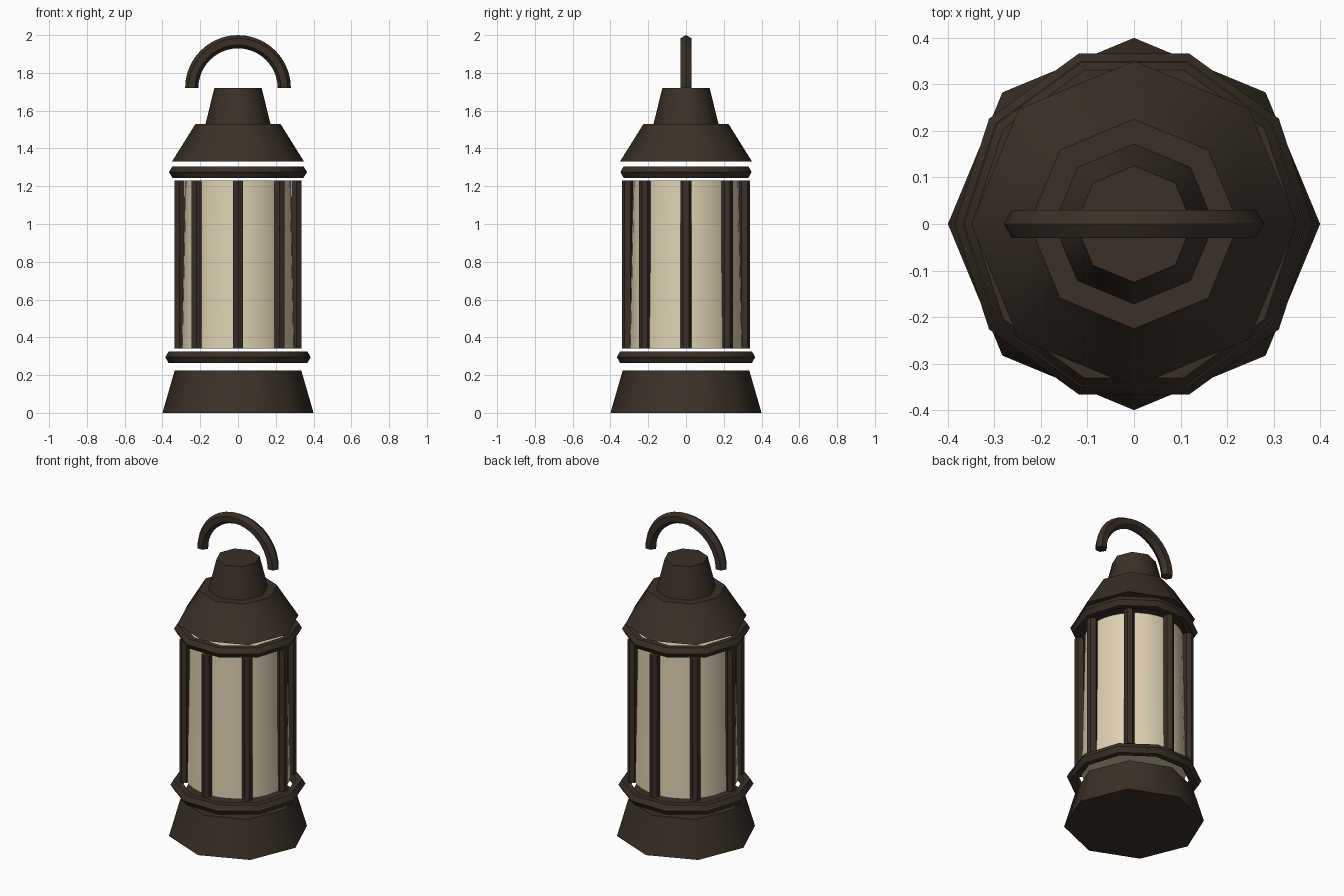
import bpy, bmesh
from math import pi, sin, cos, radians
from mathutils import Matrix, Vector

if "Cube" in bpy.data.objects:
    bpy.data.objects.remove(bpy.data.objects["Cube"], do_unlink=True)


def material(name, color):
    mat = bpy.data.materials.new(name)
    mat.use_nodes = True
    mat.diffuse_color = color
    mat.node_tree.nodes["Principled BSDF"].inputs["Base Color"].default_value = color
    return mat


METAL = material("dark bronze", (0.041, 0.030, 0.020, 1))
GLASS = material("warm cream glass", (0.73, 0.64, 0.45, 1))


def finish(bm, name, mat):
    """Turn a bmesh into a shaded object."""
    bmesh.ops.recalc_face_normals(bm, faces=bm.faces)
    mesh = bpy.data.meshes.new(name)
    bm.to_mesh(mesh)
    bm.free()
    mesh.materials.append(mat)
    obj = bpy.data.objects.new(name, mesh)
    bpy.context.collection.objects.link(obj)
    bpy.ops.object.select_all(action="DESELECT")
    obj.select_set(True)
    bpy.context.view_layer.objects.active = obj
    bpy.ops.object.shade_smooth_by_angle(angle=radians(50))
    return obj


def frustum(name, z0, z1, r0, r1, mat=METAL, sides=8, at=(0, 0), turn=0):
    bm = bmesh.new()
    place = Matrix.Translation((*at, (z0 + z1) / 2)) @ Matrix.Rotation(turn, 4, "Z")
    bmesh.ops.create_cone(bm, cap_ends=True, segments=sides, radius1=r0,
                          radius2=r1, depth=z1 - z0, matrix=place)
    return finish(bm, name, mat)


def hex_tube(name, radius, z, angle, steps, axis):
    """Sweep a hexagonal section around an axis, starting on +x."""
    bm = bmesh.new()
    thick = 0.035
    side = Vector(axis)
    verts = []
    for i in range(6):
        a = i * pi / 3
        verts.append(bm.verts.new(Vector((radius + thick * cos(a), 0, 0))
                                  + side * thick * sin(a)))
    edges = [bm.edges.new((verts[i], verts[i - 1])) for i in range(6)]
    bmesh.ops.spin(bm, geom=verts + edges, cent=(0, 0, 0), axis=axis,
                   angle=angle, steps=steps)
    bmesh.ops.remove_doubles(bm, verts=bm.verts, dist=0.0005)
    bmesh.ops.holes_fill(bm, edges=bm.edges, sides=6)
    bmesh.ops.translate(bm, verts=bm.verts, vec=(0, 0, z))
    return finish(bm, name, METAL)


# Foot, roof and chimney cap
frustum("base", 0, 0.225, 0.40, 0.335)
frustum("roof", 1.33, 1.53, 0.35, 0.225)
frustum("roof_cap", 1.53, 1.72, 0.172, 0.125)

# Glass body
frustum("glass", 0.34, 1.23, 0.30, 0.28, GLASS, sides=32)

# Upright bars around the glass
for i in range(8):
    a = i * pi / 4
    frustum(f"bar_{i + 1}", 0.34, 1.23, 0.03, 0.03, sides=6,
            at=(0.31 * cos(a), 0.31 * sin(a)))

# Rings and carrying hook
hex_tube("lower_ring", 0.35, 0.295, 2 * pi, 10, (0, 0, 1))
hex_tube("upper_ring", 0.33, 1.275, 2 * pi, 10, (0, 0, 1))
hex_tube("hook", 0.245, 1.72, pi, 20, (0, -1, 0))
